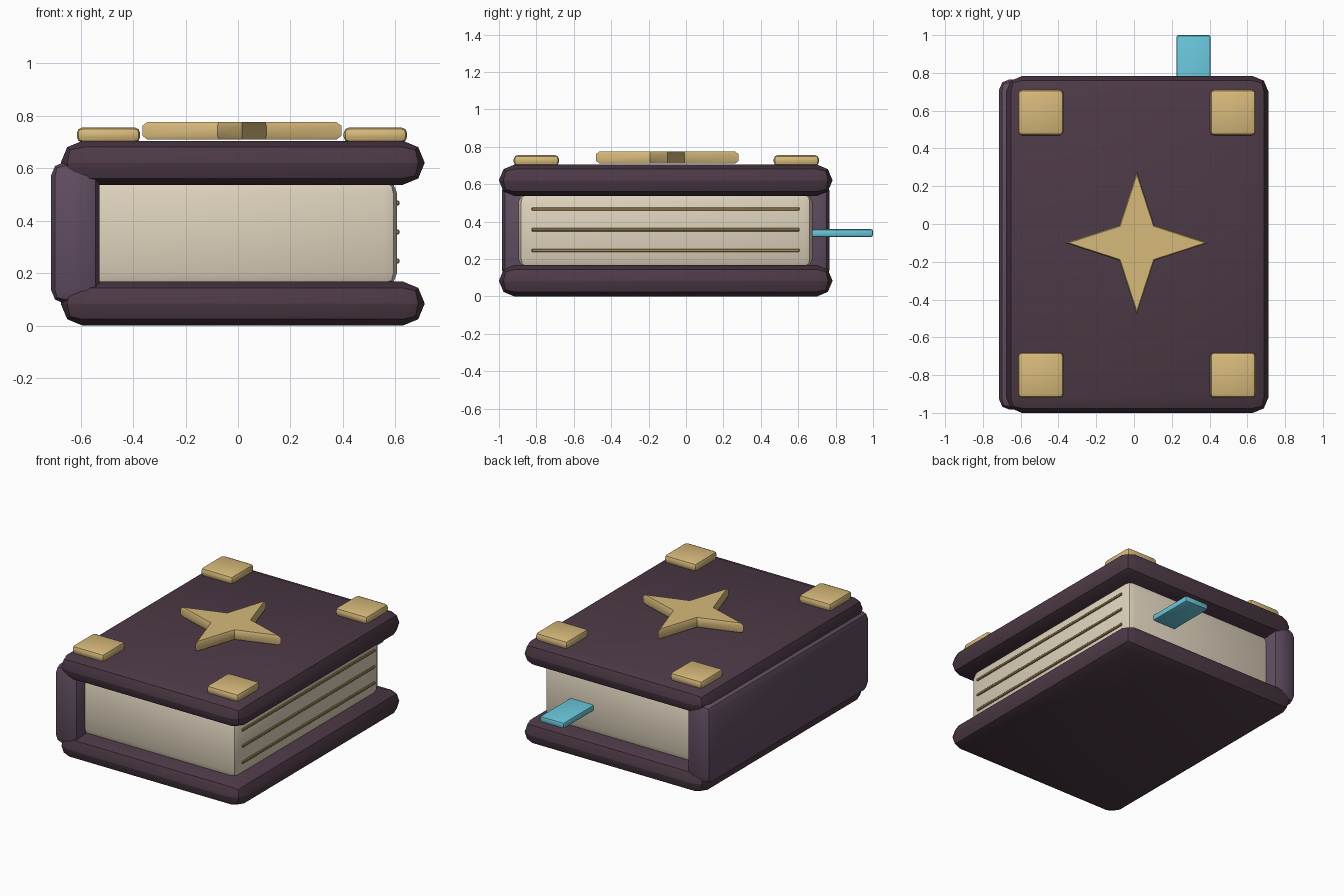
import bpy, bmesh

if "Cube" in bpy.data.objects:
    bpy.data.objects.remove(bpy.data.objects["Cube"])

def material(name, rgb):
    # Convert display colour to linear
    m = bpy.data.materials.new(name)
    m.diffuse_color = [(c / 255) ** 2.2 for c in rgb] + [1]
    m.use_nodes = True
    m.node_tree.nodes["Principled BSDF"].inputs["Base Color"].default_value = m.diffuse_color
    return m

LEATHER = material("leather", (78, 60, 72))
SPINE = material("spine_leather", (96, 78, 96))
PAPER = material("paper", (222, 210, 188))
GOLD = material("gold", (214, 184, 122))
DARK_GOLD = material("dark_gold", (165, 140, 88))
RIBBON = material("ribbon", (104, 196, 216))

def finish(ob, mat):
    ob.data.materials.append(mat)
    bpy.ops.object.select_all(action='DESELECT')
    ob.select_set(True)
    bpy.context.view_layer.objects.active = ob
    bpy.ops.object.shade_smooth_by_angle(angle=0.5236)

def block(name, xs, ys, zs, bevel, mat, segments=2):
    # Rounded box spanning the given ranges
    spans = (xs, ys, zs)
    bm = bmesh.new()
    bmesh.ops.create_cube(bm, size=1)
    for v in bm.verts:
        v.co = [(s[0] + s[1]) / 2 + c * (s[1] - s[0]) for c, s in zip(v.co, spans)]
    bmesh.ops.bevel(bm, geom=bm.edges[:], offset=bevel, segments=segments,
                    profile=0.5, affect='EDGES')
    me = bpy.data.meshes.new(name)
    bm.to_mesh(me)
    bm.free()
    ob = bpy.data.objects.new(name, me)
    bpy.context.collection.objects.link(ob)
    finish(ob, mat)
    return ob

# Covers
for name, z in (("bottom_cover", 0), ("top_cover", 0.537)):
    block(name, (-0.676, 0.712), (-1.0, 0.783), (z, z + 0.168), 0.083, LEATHER)

# Spine and page block
block("spine", (-0.714, -0.528), (-0.983, 0.766), (0.083, 0.625), 0.055, SPINE)
block("pages", (-0.62, 0.607), (-0.896, 0.676), (0.15, 0.555), 0.05, PAPER)

# Page lines on the fore edge
for i, z in enumerate((0.246, 0.357, 0.468)):
    block(f"page_line_{i + 1}", (0.585, 0.616), (-0.826, 0.607),
          (z - 0.009, z + 0.009), 0.004, DARK_GOLD, 1)

# Ribbon bookmark
block("bookmark", (0.224, 0.406), (0.5, 1.0), (0.318, 0.36), 0.012, RIBBON)

# Corner plates
CX, CY = 0.015, -0.105
for sx in (-1, 1):
    for sy in (-1, 1):
        x, y = CX + sx * 0.509, CY + sy * 0.695
        block(f"corner_plate_{'left' if sx < 0 else 'right'}_{'front' if sy < 0 else 'back'}",
              (x - 0.121, x + 0.121), (y - 0.121, y + 0.121), (0.698, 0.756), 0.022, GOLD)

# Four-pointed star emblem with chamfered rims
o, n = 0.38, 0.093
outline = [(o, 0), (n, n), (0, o), (-n, n), (-o, 0), (-n, -n), (0, -o), (n, -n)]
bm = bmesh.new()
rings = [[bm.verts.new((CX + x * s, -0.1 + y * s, z)) for x, y in outline]
         for s, z in ((0.95, 0.71), (1, 0.724), (1, 0.762), (0.95, 0.776))]
for a, b in zip(rings, rings[1:]):
    for i in range(8):
        j = (i + 1) % 8
        bm.faces.new((a[i], a[j], b[j], b[i]))
bm.faces.new(rings[-1])
bm.faces.new(rings[0][::-1])
me = bpy.data.meshes.new("star_emblem")
bm.to_mesh(me)
bm.free()
star = bpy.data.objects.new("star_emblem", me)
bpy.context.collection.objects.link(star)
finish(star, GOLD)
